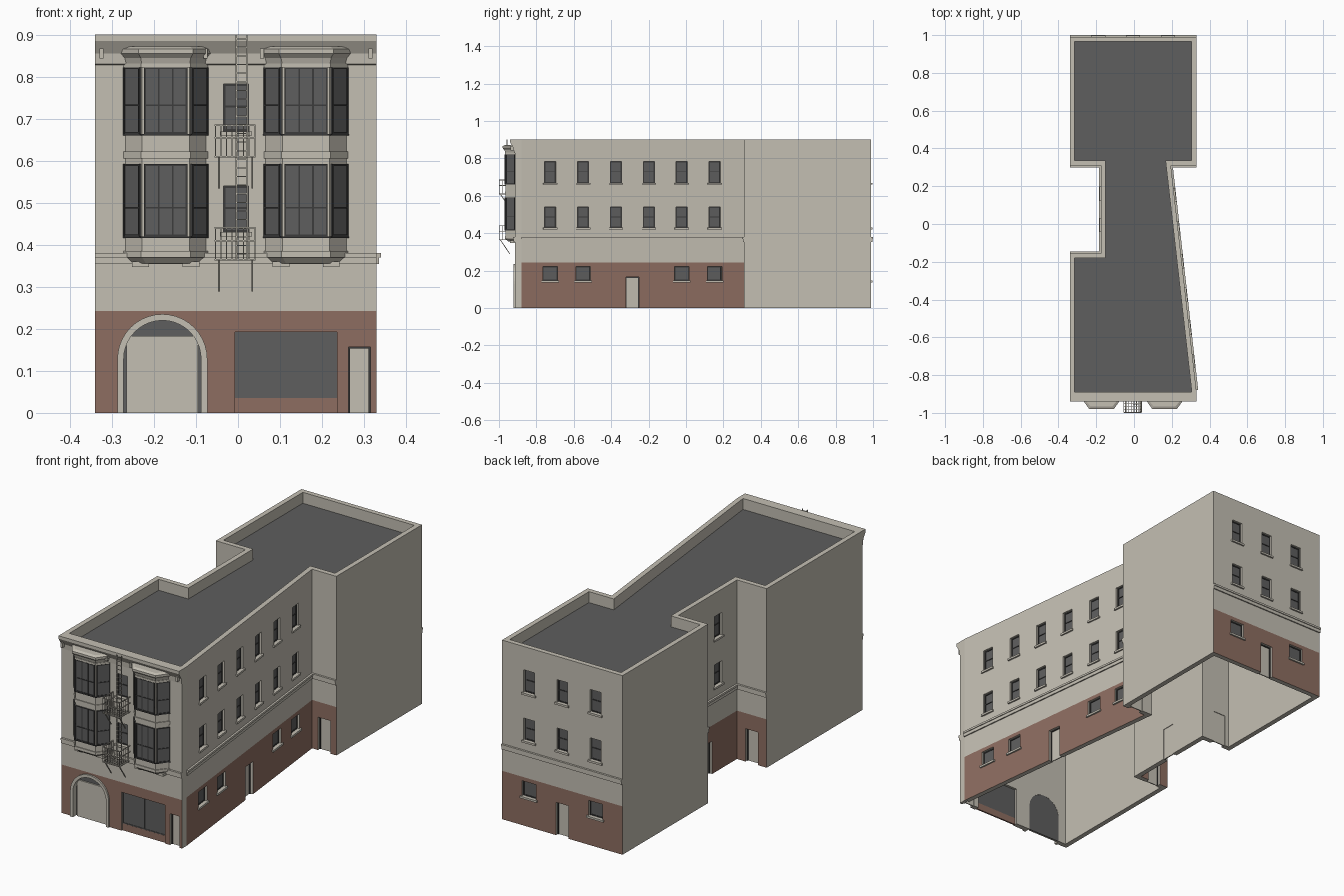
import bpy, bmesh, math
from mathutils import Vector, Matrix

cube = bpy.data.objects.get("Cube")
if cube:
    bpy.data.objects.remove(cube, do_unlink=True)


def material(name, rgb):
    m = bpy.data.materials.new(name)
    m.use_nodes = True
    m.diffuse_color = (*rgb, 1)
    m.node_tree.nodes["Principled BSDF"].inputs["Base Color"].default_value = (*rgb, 1)
    return m


CREAM = material("cream_render", (0.55, 0.52, 0.45))
BRICK = material("brown_brick", (0.27, 0.155, 0.12))
GREY = material("slate_grey", (0.112, 0.112, 0.112))
DARK = material("charcoal_frame", (0.045, 0.045, 0.045))

parts = {}      # part name -> (bmesh, materials)
ID = Matrix.Identity(4)


def mesh_of(part, *mats):
    return parts.setdefault(part, (bmesh.new(), mats))[0]


def loft(part, mat, rings, M=ID):
    """Closed solid through rings of 3D points."""
    bm = mesh_of(part, mat)
    vs = [[bm.verts.new(M @ Vector(p)) for p in r] for r in rings]
    n = len(rings[0])
    for a, b in zip(vs, vs[1:]):
        for i in range(n):
            j = (i + 1) % n
            bm.faces.new((a[i], a[j], b[j], b[i]))
    bm.faces.new(vs[0][::-1])
    bm.faces.new(vs[-1])


def box(part, mat, x, y, z, M=ID):
    loft(part, mat, [[(x[0], y[0], h), (x[1], y[0], h), (x[1], y[1], h), (x[0], y[1], h)] for h in z], M)


def beam(part, mat, a, b, r=0.0018):
    a, b = Vector(a), Vector(b)
    M = Matrix.Translation(a) @ (b - a).to_track_quat('Z', 'Y').to_matrix().to_4x4()
    box(part, mat, (-r, r), (-r, r), (0, (b - a).length), M)


def wall_frame(a, b, s=0):
    """Local frame on a wall: x along it, y inward, z up."""
    a, b = Vector((*a, 0)), Vector((*b, 0))
    d = (b - a).normalized()
    y = Vector((0, 0, 1)).cross(d)
    o = a + d * s
    return Matrix(((d.x, y.x, 0, o.x), (d.y, y.y, 0, o.y), (0, 0, 1, 0), (0, 0, 0, 1)))


# Footprint, anticlockwise from the front corner
FRONT, SLANT, STEP, BACK, NOTCH_REAR, NOTCH, NOTCH_FRONT = 0, 2, 3, 5, 7, 8, 9
PLAN = [(-.34, -.915), (.33, -.915), (.33, -.88), (.195, .31), (.33, .31), (.33, .99),
        (-.34, .99), (-.34, .31), (-.175, .31), (-.175, -.155), (-.34, -.155)]
N = len(PLAN)
DETAILED = (FRONT, SLANT, STEP, BACK, NOTCH_REAR, NOTCH, NOTCH_FRONT)
BASE, TOP, ROOF = .243, .9, .845


def edge(i):
    return PLAN[i], PLAN[(i + 1) % N]


def length(i):
    a, b = edge(i)
    return math.dist(a, b)


def inset(d):
    out = []
    for i, p in enumerate(PLAN):
        n1, n2 = (wall_frame(*edge(k)).col[1].xy for k in (i - 1 if i else N - 1, i))
        out.append(Vector(p) + (n1 + n2) * d / (1 + n1.dot(n2)))
    return out


# Walls as hollow rings; plain side walls stay cream to the ground
INNER = inset(.025)


def wall_ring(part, z0, z1, mats, rule):
    bm = mesh_of(part, *mats)
    o0, o1, i0, i1 = ([bm.verts.new((*p, z)) for p in pts] for pts, z in
                      ((PLAN, z0), (PLAN, z1), (INNER, z0), (INNER, z1)))
    for i in range(N):
        j = (i + 1) % N
        for k, (a, b) in enumerate(((o0, o1), (i1, i0), (o1, i1), (i0, o0))):
            f = bm.faces.new((a[i], a[j], b[j], b[i]))
            f.material_index = rule(i, k)


wall_ring("brick_base", 0, BASE, (BRICK, CREAM), lambda i, k: 0 if k == 0 and i in DETAILED else 1)
wall_ring("upper_walls", BASE, TOP, (CREAM,), lambda i, k: 0)
loft("roof", GREY, [[(*p, z) for p in INNER] for z in (ROOF - .01, ROOF)])


def opening(M, w, z0, z1):
    cut = "base_cutter" if z1 < BASE else "upper_cutter"
    box(cut, CREAM, (-w / 2, w / 2), (-.02, .04), (z0 if z0 else -.02, z1), M)


def sash(part, mat, M, w, z0, z1, y, t=.005, cols=1, bar=None):
    """Frame bars, mullions and a meeting bar over one pane."""
    h = w / 2
    box("window_panes", GREY, (-h, h), (y + .003, y + .007), (z0, z1), M)
    for i in range(cols + 1):
        x = -h + (w - t) * i / cols
        box(part, mat, (x, x + t), (y, y + .006), (z0, z1), M)
    for z in [z0, z1 - t] + ([bar] if bar else []):
        box(part, mat, (-h, h), (y + .0005, y + .0055), (z, z + t), M)


def window(i, s, w, z0, z1, sill=True):
    M = wall_frame(*edge(i), s)
    opening(M, w, z0, z1)
    sash("window_frames", DARK, M, w, z0, z1, .01, bar=(z0 + z1) / 2 if z1 > BASE else None)
    if sill:
        box("window_sills", CREAM, (-w / 2 - .008, w / 2 + .008), (-.008, .01), (z0 - .01, z0), M)


def door(i, s, w=.07, h=.165):
    M = wall_frame(*edge(i), s)
    opening(M, w, 0, h)
    box("doors", CREAM, (-w / 2, w / 2), (.017, .022), (0, h), M)
    for x in (-w / 2, w / 2 - .004):
        box("door_frames", DARK, (x, x + .004), (.012, .017), (0, h), M)
    box("door_frames", DARK, (-w / 2, w / 2), (.012, .017), (h - .004, h), M)


FLOORS = ((.43, .54), (.67, .783))

# Side, rear and courtyard openings
for k in range(6):
    s = .155 + .177 * k
    for z in FLOORS:
        window(SLANT, s, .06, *z)
    if k not in (2, 3):
        window(SLANT, s, .078, .147, .223)
door(SLANT, .598)
for s in (.15, .335, .52):
    for z in FLOORS:
        window(BACK, s, .06, *z)
for s in (.15, .52):
    window(BACK, s, .078, .147, .223)
door(BACK, .335)
for s in (.15, .315):
    for z in FLOORS:
        window(NOTCH, s, .06, *z)
for i in (STEP, NOTCH_REAR, NOTCH, NOTCH_FRONT):
    door(i, length(i) / 2)

# String course round the detailed walls
for i in DETAILED:
    M, n = wall_frame(*edge(i)), length(i)
    box("string_course", CREAM, (0, n), (-.006, .002), (.354, .37), M)
    box("string_course", CREAM, (0, n), (-.01, .002), (.37, .38), M)

# Front cornice with brackets
profile = [(-.91, .825), (-.92, .83), (-.922, .855), (-.934, .875), (-.94, .885), (-.94, .9), (-.91, .9)]
loft("cornice", CREAM, [[(x, *p) for p in profile] for x in (-.34, .33)])
for x in (-.325, -.077, .057, .315):
    box("cornice_brackets", CREAM, (x - .005, x + .005), (-.938, -.915), (.843, .867))

# Front street level: arched entrance, shop window, side door
F = wall_frame(*edge(FRONT), .34)     # local x equals world x


def arch(r, steps=20):
    pts = [(-.18 + r * math.cos(math.pi * k / steps), .128 + r * math.sin(math.pi * k / steps))
           for k in range(steps + 1)]
    return pts


def u_shape(r, floor):
    return [(-.18 + r, floor)] + arch(r) + [(-.18 - r, floor)]


loft("base_cutter", CREAM, [[(x, y, z) for x, z in u_shape(.092, -.02)] for y in (-.02, .04)], F)
loft("arch_glass", GREY, [[(x, y, z) for x, z in u_shape(.092, 0)] for y in (.02, .024)], F)
trim = u_shape(.107, 0) + u_shape(.092, 0)[::-1]
loft("arch_trim", CREAM, [[(x, y, z) for x, z in trim] for y in (-.008, .01)], F)
box("garage_door", CREAM, (-.265, -.095), (.013, .02), (0, .183), F)
S = wall_frame(*edge(FRONT), .454)
opening(S, .242, 0, .193)
sash("shop_frame", GREY, S, .242, .035, .193, .006, t=.004, cols=2)
box("shop_stall_panel", BRICK, (-.121, .121), (.006, .014), (0, .035), S)
door(FRONT, .629, .052, .157)
for z in FLOORS:
    window(FRONT, .335, .06, *z)


# Bay windows
def bay_ring(cx, z, g=0):
    return [(cx - .1 - g, -.91, z), (cx - .056 - g * .6, -.965 - g, z),
            (cx + .056 + g * .6, -.965 - g, z), (cx + .1 + g, -.91, z)]


BANDS = ((.605, .622, .004), (.37, .385, .004), (.822, .832, .004))
for cx in (-.172, .162):
    loft("bay_bodies", CREAM, [bay_ring(cx, z, g) for z, g in ((.355, -.015), (.37, 0), (.84, 0))])
    loft("bay_caps", CREAM, [bay_ring(cx, z, g) for z, g in
                             ((.832, .002), (.845, .006), (.855, .015), (.866, .015), (.872, .002))])
    for z0, z1, g in BANDS:
        loft("bay_bands", CREAM, [bay_ring(cx, z, g) for z in (z0, z1)])
    for x in (-.06, .06):
        box("bay_feet", CREAM, (cx + x - .02, cx + x + .02), (-.94, -.91), (.347, .36))
    ring = [p[:2] for p in bay_ring(cx, 0)]
    for z0, z1 in ((.42, .592), (.664, .822)):
        loft("bay_sills", DARK, [bay_ring(cx, z, .006) for z in (z0 - .004, z0)])
        for k in range(3):
            n = math.dist(ring[k], ring[k + 1])
            M = wall_frame(ring[k], ring[k + 1], n / 2)
            sash("bay_sashes", DARK, M, n - .009, z0, z1, -.0055, t=.004,
                 cols=3 if k == 1 else 1, bar=z0 + .066)

# Fire escape: platforms, railings, brackets and ladder
X0, X1, Y0, Y1 = -.054, .04, -.998, -.915
for z in (.365, .61):
    for k in range(8):
        x = X0 + (X1 - X0) * k / 7
        beam("escape_platforms", CREAM, (x, Y0, z), (x, Y1, z))
        beam("escape_railings", CREAM, (x, Y0, z), (x, Y0, z + .075), .0012)
    for k in range(6):
        y = Y0 + (Y1 - Y0) * k / 5
        beam("escape_platforms", CREAM, (X0, y, z), (X1, y, z))
        for x in (X0, X1):
            beam("escape_railings", CREAM, (x, y, z), (x, y, z + .075), .0012)
    for h in (.045, .075):
        beam("escape_railings", CREAM, (X0, Y0, z + h), (X1, Y0, z + h))
        for x in (X0, X1):
            beam("escape_railings", CREAM, (x, Y0, z + h), (x, Y1, z + h))
    for x in (-.045, .034):
        beam("escape_brackets", CREAM, (x, -.993, z), (x, -.942, z - .075), .002)
for x in (-.004, .022):
    beam("escape_ladder", CREAM, (x, -.957, .365), (x, -.957, .9), .002)
for k in range(26):
    z = .378 + .0205 * k
    beam("escape_ladder", CREAM, (-.004, -.957, z), (.022, -.957, z), .0014)

# Turn the parts into objects
objs = {}
for name, (bm, mats) in parts.items():
    bmesh.ops.recalc_face_normals(bm, faces=bm.faces)
    me = bpy.data.meshes.new(name)
    bm.to_mesh(me)
    bm.free()
    for m in mats:
        me.materials.append(m)
    objs[name] = bpy.data.objects.new(name, me)
    bpy.context.scene.collection.objects.link(objs[name])

# Cut the openings through the walls
for wall, cutter in (("brick_base", "base_cutter"), ("upper_walls", "upper_cutter")):
    ob, cut = objs[wall], objs[cutter]
    cut.hide_render = True
    mod = ob.modifiers.new("openings", 'BOOLEAN')
    mod.operation, mod.solver, mod.object = 'DIFFERENCE', 'EXACT', cut
    bpy.context.view_layer.update()
    baked = bpy.data.meshes.new_from_object(ob.evaluated_get(bpy.context.evaluated_depsgraph_get()))
    ob.modifiers.clear()
    ob.data = baked
    bpy.data.objects.remove(cut, do_unlink=True)
